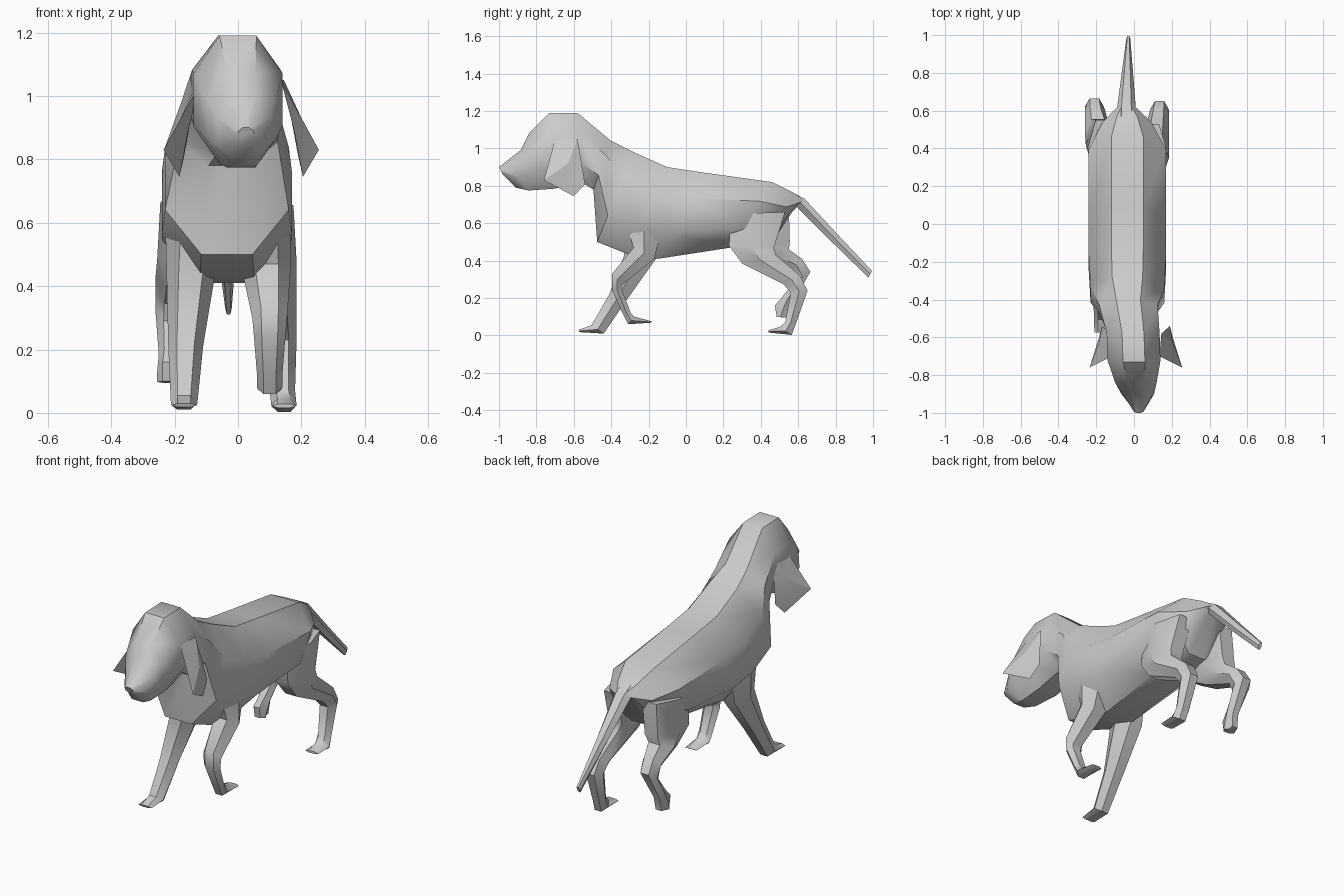
import bpy, bmesh, math
from mathutils import Vector


def finish(name, bm, angle=40):
    bmesh.ops.recalc_face_normals(bm, faces=bm.faces)
    me = bpy.data.meshes.new(name)
    bm.to_mesh(me)
    bm.free()
    ob = bpy.data.objects.new(name, me)
    bpy.context.collection.objects.link(ob)
    bpy.ops.object.select_all(action='DESELECT')
    bpy.context.view_layer.objects.active = ob
    ob.select_set(True)
    bpy.ops.object.shade_smooth_by_angle(angle=math.radians(angle))
    return ob


def loft(name, sections, sides):
    """Skin rings given as (centre x, half width, (y, z) of one edge, (y, z) of the other)."""
    bm = bmesh.new()
    rings = []
    half = math.pi / sides
    k = 1 / math.cos(half)
    kx = k if sides % 4 == 0 else 1
    for cx, hw, a, b in sections:
        a, b = Vector(a), Vector(b)
        mid, arm = (a + b) / 2, (a - b) / 2
        ring = []
        for i in range(sides):
            t = half + 2 * math.pi * i / sides
            p = mid + arm * k * math.cos(t)
            ring.append(bm.verts.new((cx + hw * kx * math.sin(t), p.x, p.y)))
        rings.append(ring)
    for r, s in zip(rings, rings[1:]):
        for i in range(sides):
            j = (i + 1) % sides
            bm.faces.new((r[i], r[j], s[j], s[i]))
    bm.faces.new(rings[0])
    bm.faces.new(rings[-1])
    return finish(name, bm)


# Head, neck and trunk in one skin
loft("body", [
    (0.025, 0.025, (-1.0, 0.90), (-0.98, 0.86)),
    (0.02, 0.085, (-0.885, 0.99), (-0.91, 0.79)),
    (0.01, 0.11, (-0.84, 1.08), (-0.84, 0.775)),
    (0.0, 0.14, (-0.73, 1.19), (-0.70, 0.785)),
    (-0.005, 0.14, (-0.58, 1.19), (-0.56, 0.82)),
    (-0.03, 0.155, (-0.40, 1.04), (-0.495, 0.78)),
    (-0.035, 0.195, (-0.28, 0.98), (-0.475, 0.50)),
    (-0.035, 0.205, (-0.10, 0.90), (-0.30, 0.43)),
    (-0.035, 0.205, (0.10, 0.87), (-0.15, 0.41)),
    (-0.035, 0.205, (0.46, 0.82), (0.24, 0.47)),
    (-0.037, 0.13, (0.57, 0.765), (0.46, 0.50)),
    (-0.04, 0.05, (0.635, 0.725), (0.58, 0.69)),
], 8)

# Tail
loft("tail", [
    (-0.04, 0.055, (0.57, 0.765), (0.54, 0.70)),
    (-0.04, 0.05, (0.635, 0.73), (0.585, 0.695)),
    (-0.035, 0.03, (0.82, 0.53), (0.78, 0.50)),
    (-0.03, 0.01, (0.995, 0.345), (0.975, 0.31)),
], 6)

# Planted front leg
loft("front_leg_planted", [
    (-0.13, 0.10, (-0.37, 0.62), (-0.12, 0.62)),
    (-0.15, 0.075, (-0.33, 0.43), (-0.16, 0.41)),
    (-0.165, 0.055, (-0.41, 0.22), (-0.31, 0.20)),
    (-0.17, 0.042, (-0.505, 0.055), (-0.44, 0.01)),
    (-0.17, 0.04, (-0.575, 0.03), (-0.57, 0.018)),
], 6)

# Lifted front leg
loft("front_leg_lifted", [
    (0.08, 0.085, (-0.33, 0.62), (-0.12, 0.60)),
    (0.09, 0.075, (-0.28, 0.47), (-0.17, 0.41)),
    (0.10, 0.055, (-0.395, 0.33), (-0.34, 0.27)),
    (0.10, 0.05, (-0.395, 0.24), (-0.345, 0.25)),
    (0.10, 0.04, (-0.34, 0.12), (-0.295, 0.12)),
    (0.10, 0.04, (-0.31, 0.06), (-0.275, 0.10)),
    (0.10, 0.035, (-0.19, 0.068), (-0.18, 0.075)),
], 6)

# Standing hind leg
loft("hind_leg_standing", [
    (0.09, 0.085, (0.24, 0.65), (0.53, 0.66)),
    (0.105, 0.08, (0.23, 0.48), (0.47, 0.47)),
    (0.115, 0.07, (0.30, 0.385), (0.48, 0.43)),
    (0.13, 0.055, (0.52, 0.275), (0.61, 0.32)),
    (0.135, 0.05, (0.56, 0.23), (0.65, 0.24)),
    (0.14, 0.04, (0.53, 0.07), (0.59, 0.07)),
    (0.145, 0.04, (0.50, 0.045), (0.565, 0.003)),
    (0.145, 0.04, (0.44, 0.028), (0.44, 0.016)),
], 6)

# Pushing hind leg
loft("hind_leg_pushing", [
    (-0.16, 0.085, (0.26, 0.65), (0.55, 0.68)),
    (-0.175, 0.08, (0.28, 0.47), (0.555, 0.50)),
    (-0.19, 0.07, (0.40, 0.40), (0.55, 0.46)),
    (-0.205, 0.055, (0.56, 0.345), (0.62, 0.41)),
    (-0.21, 0.05, (0.58, 0.29), (0.665, 0.34)),
    (-0.215, 0.035, (0.51, 0.20), (0.565, 0.17)),
    (-0.22, 0.035, (0.475, 0.16), (0.555, 0.10)),
    (-0.22, 0.035, (0.485, 0.10), (0.53, 0.095)),
], 6)

# Folded, hanging ears: a creased sheet with a raised centre
outline = [(0.135, -0.70, 1.05), (0.255, -0.76, 0.83), (0.205, -0.60, 0.745),
           (0.19, -0.54, 0.81), (0.145, -0.58, 1.05)]
for name, side, shift in (("right_ear", 1, 0.0), ("left_ear", -1, 0.02)):
    bm = bmesh.new()
    pts = [Vector((side * x + shift, y, z)) for x, y, z in outline]
    rim = [bm.verts.new(p) for p in pts]
    outer = bm.verts.new((side * 0.205 + shift, -0.63, 0.92))
    inner = bm.verts.new((side * 0.175 + shift, -0.64, 0.90))
    for i in range(5):
        j = (i + 1) % 5
        bm.faces.new((rim[i], rim[j], outer))
        bm.faces.new((rim[j], rim[i], inner))
    finish(name, bm, 30)
